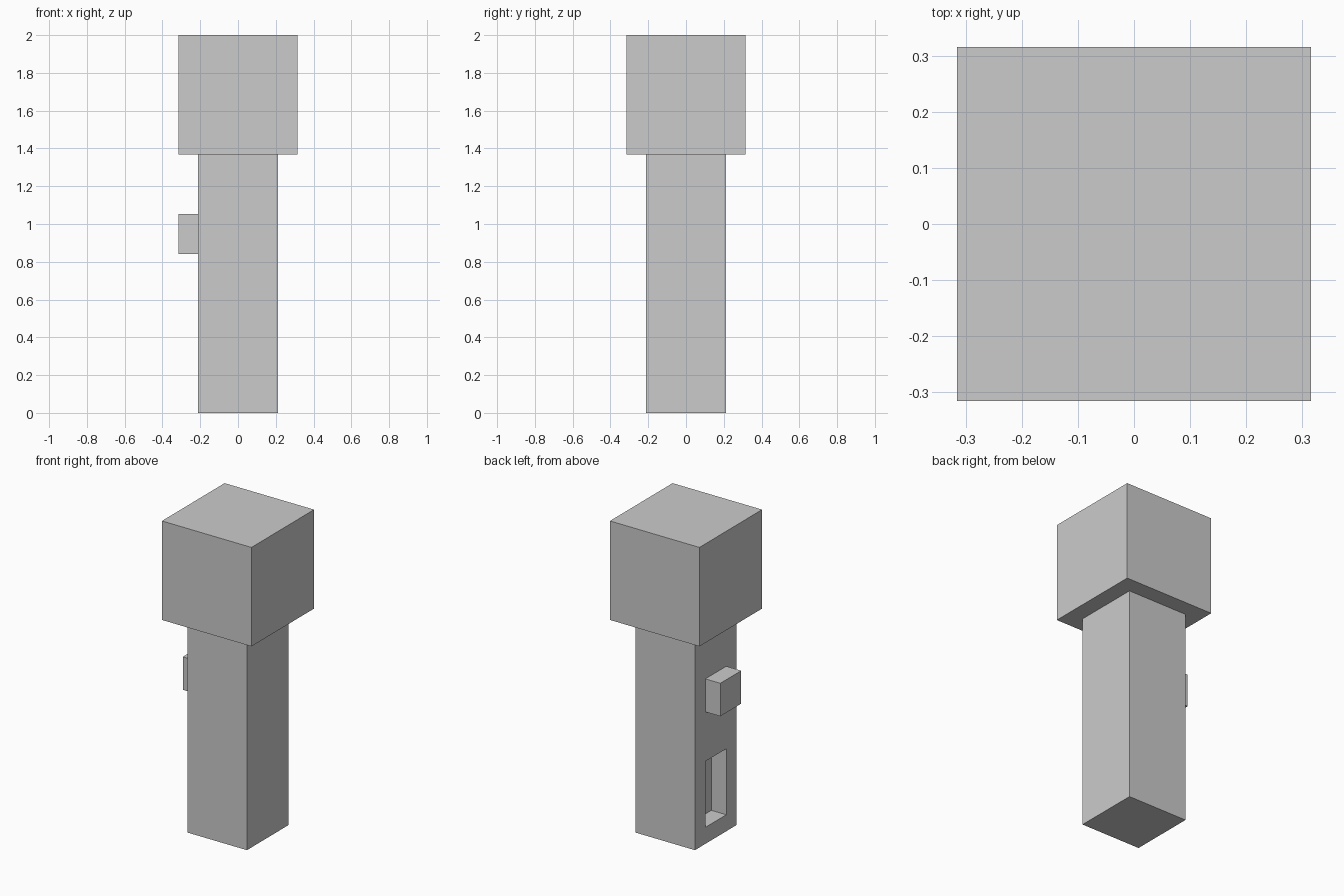
import bpy

if "Cube" in bpy.data.objects:
    bpy.data.objects.remove(bpy.data.objects["Cube"])

U = 2 / 19  # the model sits on a grid of 19 units over its height


def box(name, lo, hi):
    """Axis-aligned box between two corners given in grid units."""
    size = [(b - a) * U for a, b in zip(lo, hi)]
    centre = [(a + b) / 2 * U for a, b in zip(lo, hi)]
    bpy.ops.mesh.primitive_cube_add(size=1, location=centre)
    obj = bpy.context.object
    obj.name = name
    obj.scale = size
    bpy.ops.object.transform_apply(location=False, rotation=False, scale=True)
    return obj


# Square handle with the wide cube head on top
handle = box("handle", (-2, -2, 0), (2, 2, 13))
box("head", (-3, -3, 13), (3, 3, 19))

# Raised switch on the left side
box("switch", (-3, -1, 8), (-2, 1, 10))

# Recessed slot below the switch
cutter = box("slot_cutter", (-3, -1, 1), (-1, 1, 5))
cutter.hide_render = True
cutter.display_type = 'WIRE'
slot = handle.modifiers.new("slot", 'BOOLEAN')
slot.operation = 'DIFFERENCE'
slot.solver = 'EXACT'
slot.object = cutter
